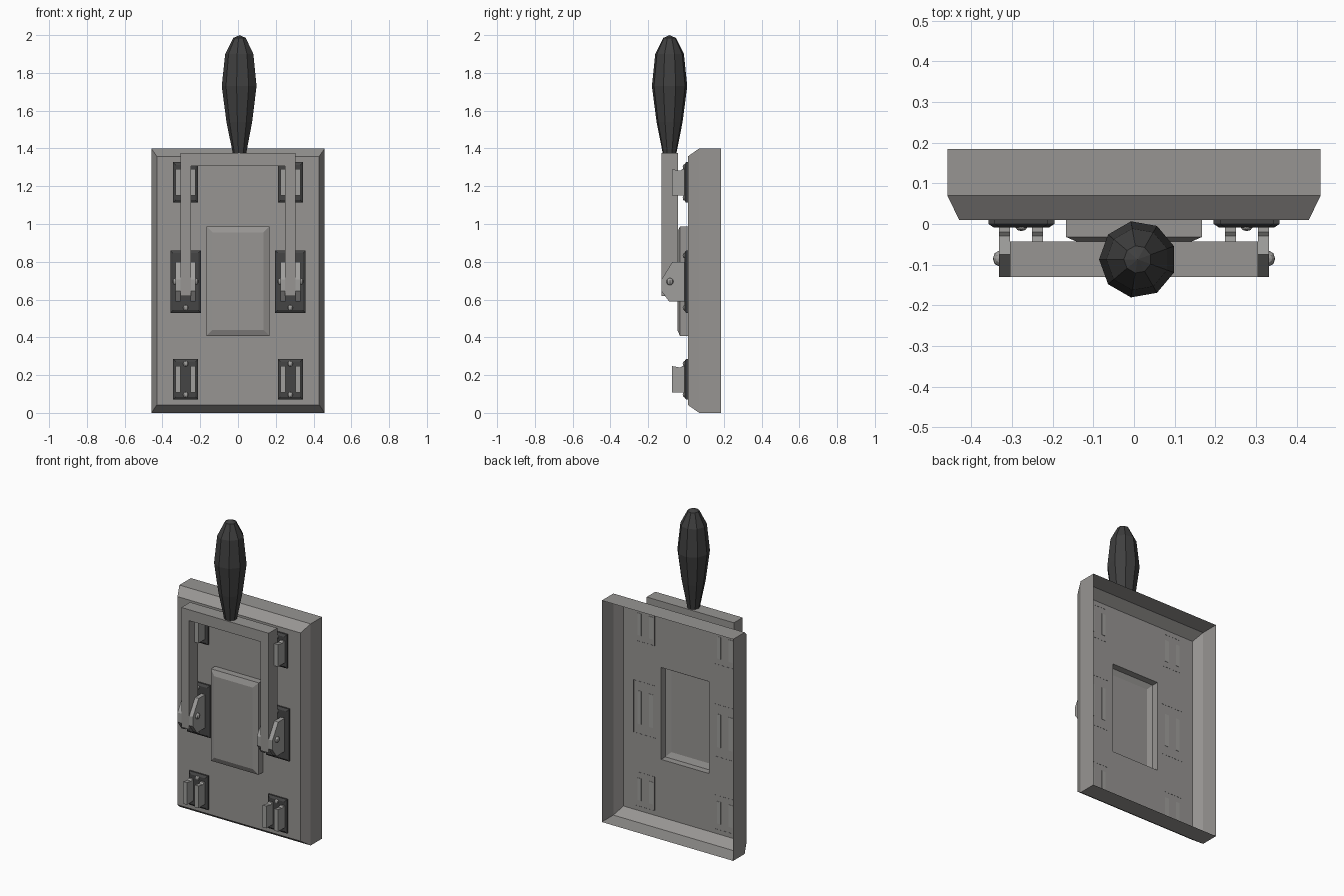
import bpy, bmesh, math
from mathutils import Matrix, Vector

if "Cube" in bpy.data.objects:
    bpy.data.objects.remove(bpy.data.objects["Cube"])


def material(name, rgb):
    m = bpy.data.materials.new(name)
    m.diffuse_color = (*rgb, 1)
    m.use_nodes = True
    m.node_tree.nodes["Principled BSDF"].inputs["Base Color"].default_value = m.diffuse_color
    return m


GREY = material("warm_grey", (0.31, 0.30, 0.29))
PLATE = material("dark_plate", (0.06, 0.06, 0.06))
GRIP = material("black_grip", (0.05, 0.05, 0.05))
METAL = material("metal_grey", (0.35, 0.345, 0.335))


def finish(bm, name, mat):
    me = bpy.data.meshes.new(name)
    bm.to_mesh(me)
    bm.free()
    me.materials.append(mat)
    ob = bpy.data.objects.new(name, me)
    bpy.context.collection.objects.link(ob)
    return ob


def rect_loft(name, mat, rings, cx=0, cap=True):
    """Stack of rectangles (half width, z low, z high, y) from back to front."""
    bm = bmesh.new()
    prev = None
    for hw, z0, z1, y in rings:
        cur = [bm.verts.new((cx + sx * hw, y, z))
               for sx, z in ((-1, z0), (1, z0), (1, z1), (-1, z1))]
        if prev:
            for i in range(4):
                j = (i + 1) % 4
                bm.faces.new((prev[i], prev[j], cur[j], cur[i]))
        prev = cur
    if cap:
        bm.faces.new(prev)
    return finish(bm, name, mat)


def prism(name, mat, outline, start, offset):
    """Extrude a closed outline of 2D points; start maps them to 3D."""
    bm = bmesh.new()
    f = bm.faces.new([bm.verts.new(start(*p)) for p in outline])
    ext = bmesh.ops.extrude_face_region(bm, geom=[f], use_keep_orig=True)
    bmesh.ops.translate(bm, vec=Vector(offset),
                        verts=[v for v in ext["geom"] if isinstance(v, bmesh.types.BMVert)])
    bmesh.ops.recalc_face_normals(bm, faces=bm.faces)
    return finish(bm, name, mat)


def stud(name, loc, r, sq):
    """Small domed head, squashed along x or y."""
    bm = bmesh.new()
    bmesh.ops.create_uvsphere(bm, u_segments=8, v_segments=6, radius=r,
                              matrix=Matrix.Translation(loc) @ Matrix.Diagonal((*sq, 1)))
    return finish(bm, name, METAL)


# Hollow backing tray with bevelled front and an opening behind the panel
rect_loft("backing_tray", GREY, [
    (0.459, 0, 1.4, 0.185), (0.459, 0, 1.4, 0.07),
    (0.43, 0.042, 1.358, 0.01), (0.167, 0.407, 0.988, 0.01)], cap=False)

# Raised centre panel, hollow from behind
rect_loft("centre_panel", GREY, [
    (0.167, 0.407, 0.988, 0.01), (0.167, 0.407, 0.988, -0.032),
    (0.135, 0.44, 0.955, -0.046)])

# U-shaped yoke
HX, AX, LOW, BAR, TOP = 0.305, 0.25, 0.62, 1.307, 1.376
prism("yoke", GREY,
      [(-HX, LOW), (-AX, LOW), (-AX, BAR), (AX, BAR), (AX, LOW),
       (HX, LOW), (HX, TOP), (-HX, TOP)],
      lambda x, z: (x, -0.13, z), (0, 0.087, 0))

# Nine-sided grip turned from a profile
bm = bmesh.new()
prev = None
for r, z in [(0.037, 1.376), (0.07, 1.54), (0.095, 1.73), (0.077, 1.9), (0.034, 1.985)]:
    cur = [bm.verts.new((0.009 + r * math.cos(math.pi + i * math.tau / 9),
                         -0.087 + r * math.sin(math.pi + i * math.tau / 9), z))
           for i in range(9)]
    for i in range(9):
        j = (i + 1) % 9
        if prev:
            bm.faces.new((prev[i], prev[j], cur[j], cur[i]))
    if not prev:
        bm.faces.new(cur[::-1])
    prev = cur
tip = bm.verts.new((0.009, -0.087, 2.0))
for i in range(9):
    bm.faces.new((prev[i], prev[(i + 1) % 9], tip))
finish(bm, "grip", GRIP)

# Contact clips and pivot brackets on both sides
CX = 0.277
BLADES = ((0.305, 0.027), (0.224, 0.027))
for side in (-1, 1):
    tag = "left" if side < 0 else "right"

    def mount(name, zc, hw, hh, screw):
        rect_loft(f"{name}_plate_{tag}", PLATE, [
            (hw, zc - hh, zc + hh, 0.011), (hw, zc - hh, zc + hh, 0.0),
            (hw - 0.014, zc - hh + 0.014, zc + hh - 0.014, -0.009)], cx=side * CX)
        for s in (-1, 1):
            stud(f"{name}_screw_{tag}", (side * CX, -0.009, zc + s * screw), 0.014, (1, 0.6, 1))

    def blades(name, outline):
        for x, w in BLADES:
            prism(f"{name}_{tag}", METAL, outline,
                  lambda y, z: (side * x, y, z), (side * w, 0, 0))

    for name, zc in (("upper_clip", 1.22), ("lower_clip", 0.178)):
        mount(name, zc, 0.066, 0.107, 0.082)
        blades(name, [(0.012, zc - 0.07), (0.012, zc + 0.07), (-0.02, zc + 0.07),
                      (-0.03, zc + 0.062), (-0.075, zc + 0.07), (-0.075, zc - 0.07)])

    mount("pivot", 0.695, 0.081, 0.165, 0.138)
    blades("pivot_bracket", [(0.012, 0.59), (-0.09, 0.59), (-0.13, 0.645),
                             (-0.13, 0.705), (-0.072, 0.8), (0.012, 0.8)])

    # Pivot bolt heads on outer and inner bracket faces
    for x in (0.332, 0.224):
        stud(f"pivot_bolt_{tag}", (side * x, -0.085, 0.695), 0.019, (0.8, 1, 1))
